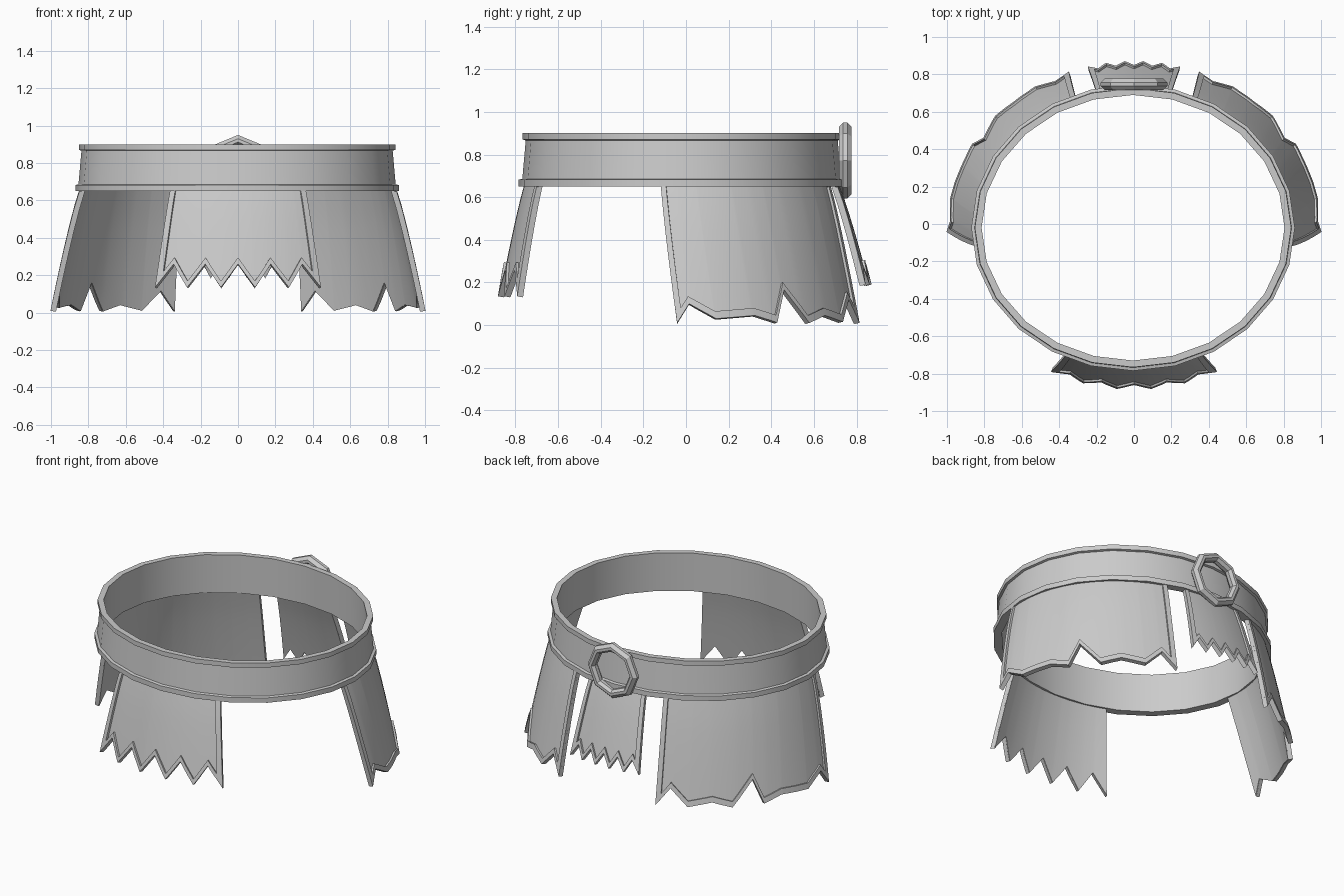
import bpy, bmesh, math
from mathutils import Vector

cube = bpy.data.objects.get("Cube")
if cube:
    bpy.data.objects.remove(cube, do_unlink=True)

grey = bpy.data.materials.new("plain_grey")
grey.use_nodes = True
COLOR = (0.6, 0.6, 0.6, 1)
grey.diffuse_color = COLOR
grey.node_tree.nodes["Principled BSDF"].inputs["Base Color"].default_value = COLOR

HEM = 0.65       # height where the skirt meets the belt
CENTER_Y = -0.02


def finish(name, verts, faces, thickness=0):
    """Make an object, thicken it inward if asked, and shade it."""
    mesh = bpy.data.meshes.new(name)
    mesh.from_pydata(verts, [], faces)
    mesh.materials.append(grey)
    obj = bpy.data.objects.new(name, mesh)
    bpy.context.collection.objects.link(obj)
    bpy.ops.object.select_all(action="DESELECT")
    obj.select_set(True)
    bpy.context.view_layer.objects.active = obj
    if thickness:
        mod = obj.modifiers.new("thickness", "SOLIDIFY")
        mod.thickness = thickness
        mod.offset = -1
        bpy.ops.object.modifier_apply(modifier=mod.name)
    else:
        bm = bmesh.new()
        bm.from_mesh(mesh)
        bmesh.ops.recalc_face_normals(bm, faces=bm.faces)
        bm.to_mesh(mesh)
        bm.free()
    bpy.ops.object.shade_smooth_by_angle(angle=math.radians(30))
    return obj


def sweep_ring(name, profile, sides, place):
    """Sweep a closed profile around a full turn."""
    n = len(profile)
    verts = [place(2 * math.pi * i / sides, *p) for i in range(sides) for p in profile]
    faces = []
    for i in range(sides):
        a, b = i * n, (i + 1) % sides * n
        for j in range(n):
            k = (j + 1) % n
            faces.append((a + j, b + j, b + k, a + k))
    return finish(name, verts, faces)


# Belt with raised rims
belt_profile = [(-0.035, 0.65), (0.015, 0.65), (0.015, 0.682), (-0.002, 0.686),
                (-0.018, 0.866), (-0.004, 0.87), (-0.004, 0.90), (-0.04, 0.90)]
sweep_ring("belt", belt_profile, 24, lambda t, d, z: Vector(
    (-0.005 + (0.85 + d) * math.cos(t), CENTER_Y + (0.75 + d) * math.sin(t), z)))

# Eight-sided buckle ring at the back
buckle_profile = [(0.178, -0.01), (0.178, 0.01), (0.158, 0.03), (0.14, 0.03),
                  (0.125, 0.012), (0.125, -0.012), (0.14, -0.03), (0.158, -0.03)]
sweep_ring("buckle_ring", buckle_profile, 8, lambda t, r, d: Vector(
    (r * math.sin(t), 0.747 + d, 0.772 + r * math.cos(t))))


def lerp(a, b, t):
    return a + (b - a) * t


def panel(name, top, bottom, hem, trim, extra=0.0):
    """Flared cloth panel with a jagged hem; angles in degrees, hem as (u, z)."""
    def place(u, z, lift=0.0):
        t = (HEM - z) / HEM
        angle = math.radians(lerp(lerp(top[0], bottom[0], t), lerp(top[1], bottom[1], t), u))
        flare = max(t, 0) ** 0.88
        a = 0.843 + 0.15 * flare + lift
        b = 0.74 + (0.14 + extra) * flare + lift
        return (a * math.cos(angle), CENTER_Y + b * math.sin(angle), z)

    def hem_height(u):
        for (u0, z0), (u1, z1) in zip(hem, hem[1:]):
            if u <= u1:
                return lerp(z0, z1, (u - u0) / (u1 - u0))
        return hem[-1][1]

    # Cloth
    columns = sorted({round(u, 3) for u, z in hem} | {round(i / 12, 3) for i in range(13)})
    rows = 6
    verts = [place(u, lerp(HEM + 0.005, hem_height(u), j / rows))
             for u in columns for j in range(rows + 1)]
    faces = []
    for i in range(len(columns) - 1):
        for j in range(rows):
            a = i * (rows + 1) + j
            b = a + rows + 1
            faces.append((a, a + 1, b + 1, b))
    finish(name, verts, faces, 0.018)

    # Raised trim down both sides and along the hem
    side = [j / rows for j in range(rows)]
    path = [(0, lerp(HEM, hem[0][1], s)) for s in side]
    path += [(u, hem_height(u)) for u in columns]
    path += [(1, lerp(HEM, hem[-1][1], s)) for s in reversed(side)]
    verts = []
    for u, z in path:
        verts.append(place(u, z, 0.012))
        inner = min(max(u, trim), 1 - trim)
        verts.append(place(inner, min(max(z, hem_height(inner)) + 0.035, HEM), 0.012))
    faces = [(2 * k, 2 * k + 2, 2 * k + 3, 2 * k + 1) for k in range(len(path) - 1)]
    finish(name + "_trim", verts, faces, 0.026)


def zigzag(low, high, teeth=5):
    return [(i / (2 * teeth), high if i % 2 else low) for i in range(2 * teeth + 1)]


# Front and back panels
panel("front_panel", (-115.2, -64.8), (-117.5, -62.5), zigzag(0.135, 0.26), 0.04)
panel("back_panel", (76.3, 103.7), (74.7, 105.3), zigzag(0.19, 0.27), 0.06, 0.05)

# Side panels, the right one mirrored from the left
side_hem = [(0, 0.01), (0.063, 0.10), (0.17, 0.03), (0.345, 0.045), (0.446, 0.012),
            (0.51, 0.165), (0.615, 0.01), (0.72, 0.045), (0.84, 0.015),
            (0.93, 0.12), (1, 0.01)]
panel("left_side_panel", (-7.5, 68.5), (-1.3, 69.7), side_hem, 0.025)
panel("right_side_panel", (111.5, 187.5), (110.3, 181.3),
      [(1 - u, z) for u, z in reversed(side_hem)], 0.025)
